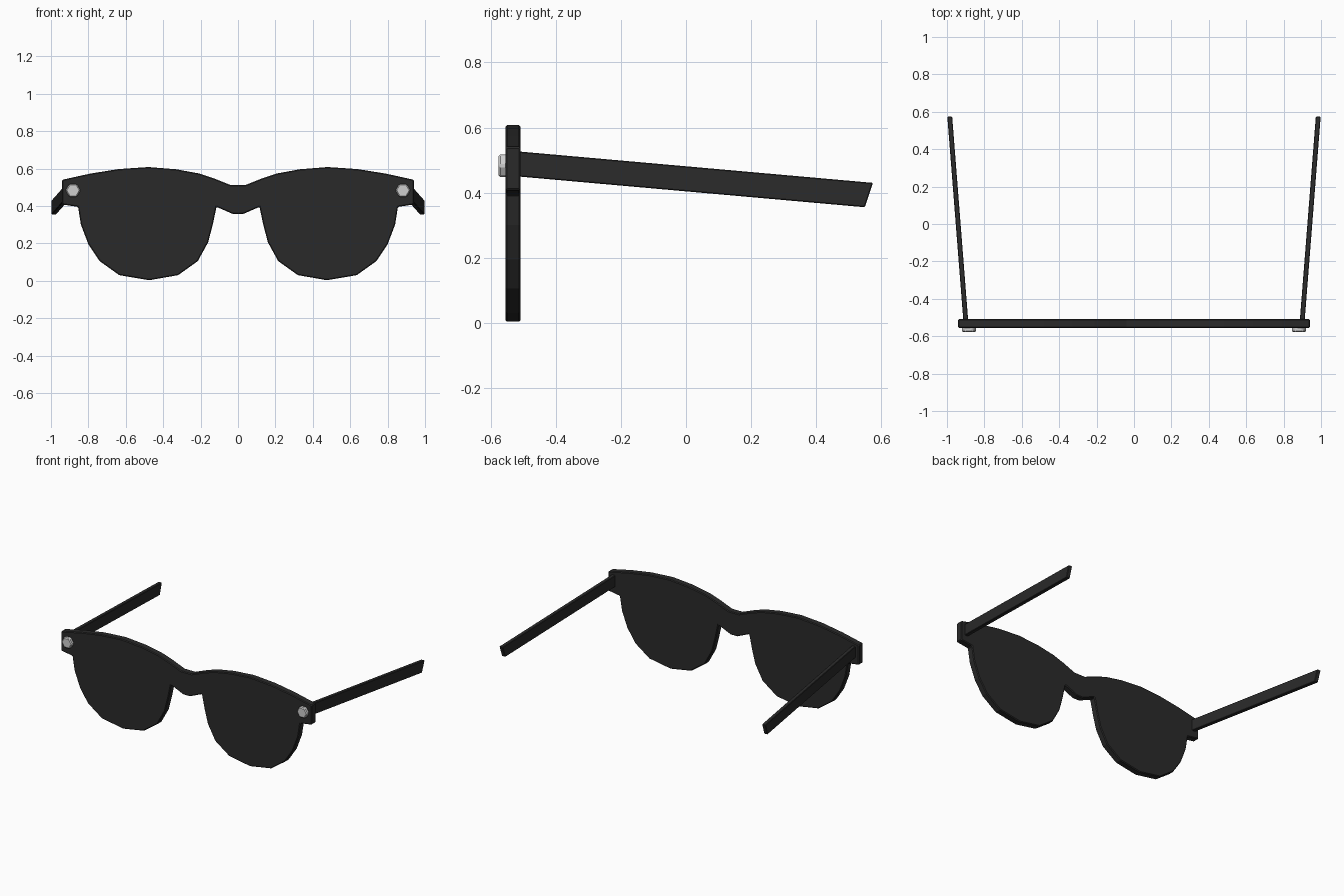
import bpy, bmesh, math
from mathutils import Vector

if "Cube" in bpy.data.objects:
    bpy.data.objects.remove(bpy.data.objects["Cube"])


def material(name, rgb):
    m = bpy.data.materials.new(name)
    m.diffuse_color = (*rgb, 1)
    m.use_nodes = True
    m.node_tree.nodes["Principled BSDF"].inputs["Base Color"].default_value = m.diffuse_color
    return m


black = material("black plastic", (0.023, 0.023, 0.023))
silver = material("silver metal", (0.62, 0.62, 0.62))


def prism(name, outline, offset, mat, bevel):
    """Extrude a closed 3D outline by an offset and soften its edges."""
    bm = bmesh.new()
    face = bm.faces.new([bm.verts.new(p) for p in outline])
    ext = bmesh.ops.extrude_face_region(bm, geom=[face])
    for v in ext["geom"]:
        if isinstance(v, bmesh.types.BMVert):
            v.co += Vector(offset)
    bmesh.ops.recalc_face_normals(bm, faces=bm.faces)
    me = bpy.data.meshes.new(name)
    bm.to_mesh(me)
    bm.free()
    me.materials.append(mat)
    ob = bpy.data.objects.new(name, me)
    bpy.context.collection.objects.link(ob)
    b = ob.modifiers.new("soft edges", "BEVEL")
    b.width = bevel
    b.segments = 1
    b.limit_method = "ANGLE"
    b.angle_limit = math.radians(40)
    return ob


# Front frame with solid lenses: right half outline, mirrored
half = [(0.04, 0.512), (0.13, 0.548), (0.21, 0.574), (0.33, 0.596), (0.48, 0.608),
        (0.64, 0.597), (0.79, 0.573), (0.94, 0.54), (0.94, 0.408), (0.855, 0.395),
        (0.84, 0.30), (0.80, 0.195), (0.74, 0.105), (0.635, 0.03), (0.475, 0.003),
        (0.32, 0.03), (0.215, 0.105), (0.16, 0.205), (0.135, 0.30), (0.115, 0.395),
        (0.025, 0.356)]
outline = half + [(-x, z) for x, z in reversed(half)]
prism("front_frame", [(x, -0.555, z) for x, z in outline], (0, 0.046, 0), black, 0.005)

for side, s in (("right", 1), ("left", -1)):
    # Temple arm, splayed outward and sloping down to the back
    arm = [(-0.52, 0.527), (0.575, 0.43), (0.55, 0.355), (-0.52, 0.45)]
    pts = [(s * (0.887 + 0.0785 * (y + 0.51)), y, z) for y, z in arm]
    prism(side + "_arm", pts, (s * 0.026, 0, 0), black, 0.003)

    # Hexagonal stud on the front corner
    hexagon = [(s * 0.882 + 0.04 * math.cos(math.radians(60 * i)), -0.577,
                0.483 + 0.04 * math.sin(math.radians(60 * i))) for i in range(6)]
    prism(side + "_stud", hexagon, (0, 0.03, 0), silver, 0.006)
